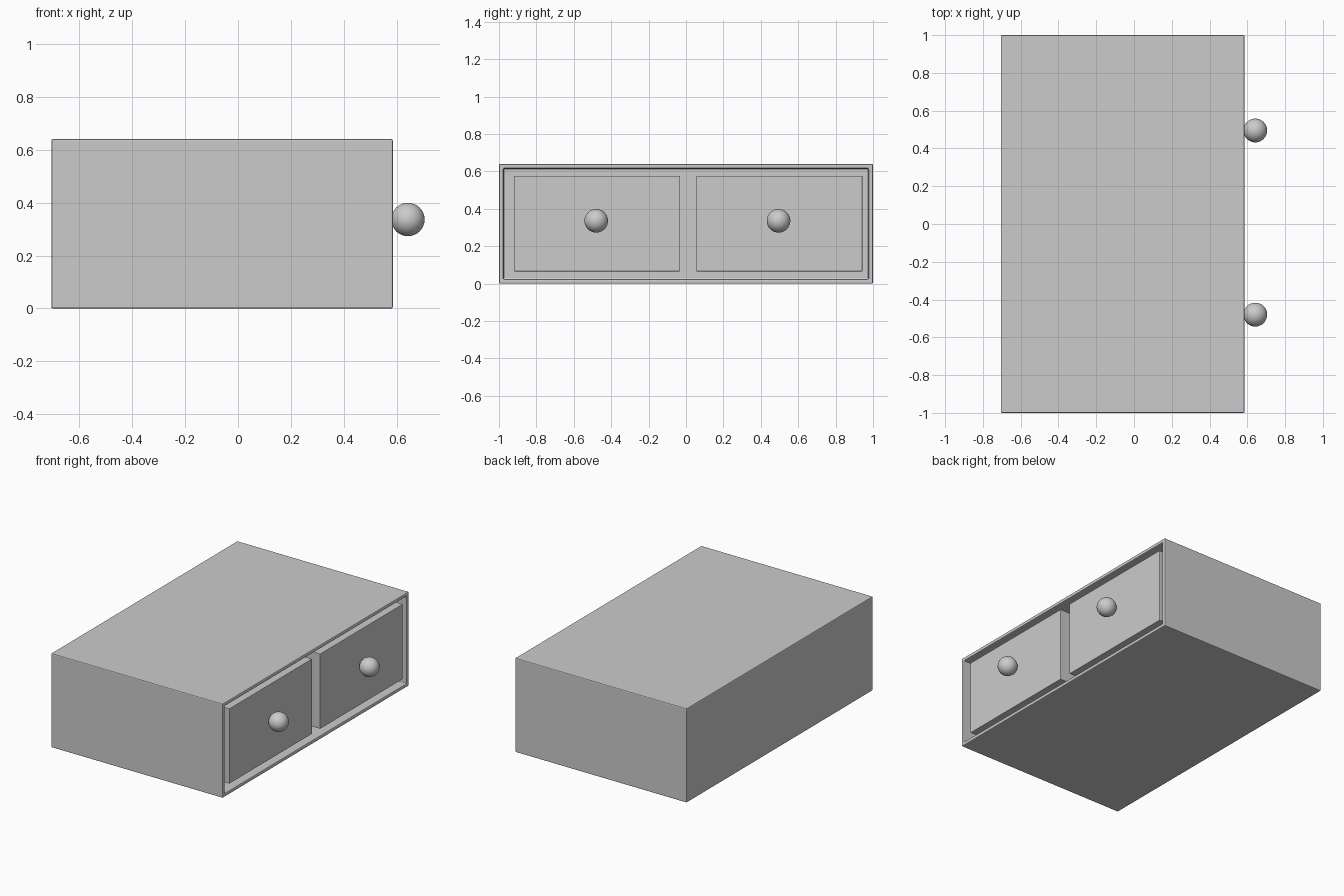
import bpy, bmesh

if "Cube" in bpy.data.objects:
    bpy.data.objects.remove(bpy.data.objects["Cube"])

def finish(name, bm, bevel):
    bmesh.ops.recalc_face_normals(bm, faces=bm.faces)
    mesh = bpy.data.meshes.new(name)
    bm.to_mesh(mesh)
    bm.free()
    obj = bpy.data.objects.new(name, mesh)
    bpy.context.collection.objects.link(obj)
    mod = obj.modifiers.new("soft_edges", 'BEVEL')
    mod.width = bevel
    mod.segments = 2
    return obj

def box(lo, hi):
    bm = bmesh.new()
    bmesh.ops.create_cube(bm, size=1)
    for v in bm.verts:
        for i in range(3):
            v.co[i] = hi[i] if v.co[i] > 0 else lo[i]
    return bm

# Cabinet shell: the +x face is inset and pushed in to form the opening
BACK, FRONT, WALL = -0.705, 0.585, 0.034
bm = box((BACK, -1, 0), (FRONT, 1, 0.64))
bm.normal_update()
face = max(bm.faces, key=lambda f: f.calc_center_median().x)
bmesh.ops.inset_region(bm, faces=[face], thickness=WALL)
inner = bmesh.ops.extrude_discrete_faces(bm, faces=[face])["faces"][0]
for v in inner.verts:
    v.co.x = BACK + WALL
finish("cabinet", bm, 0.006)

# Two drawers, each with a round knob
for side, y0, knob_y in (("left", -0.92, -0.48), ("right", 0.055, 0.495)):
    finish(side + "_drawer", box((-0.62, y0, 0.066), (0.58, y0 + 0.888, 0.576)), 0.003)
    bpy.ops.mesh.primitive_uv_sphere_add(segments=32, ring_count=16, radius=0.063,
                                         location=(0.642, knob_y, 0.336))
    bpy.context.object.name = side + "_knob"
    bpy.ops.object.shade_smooth()
